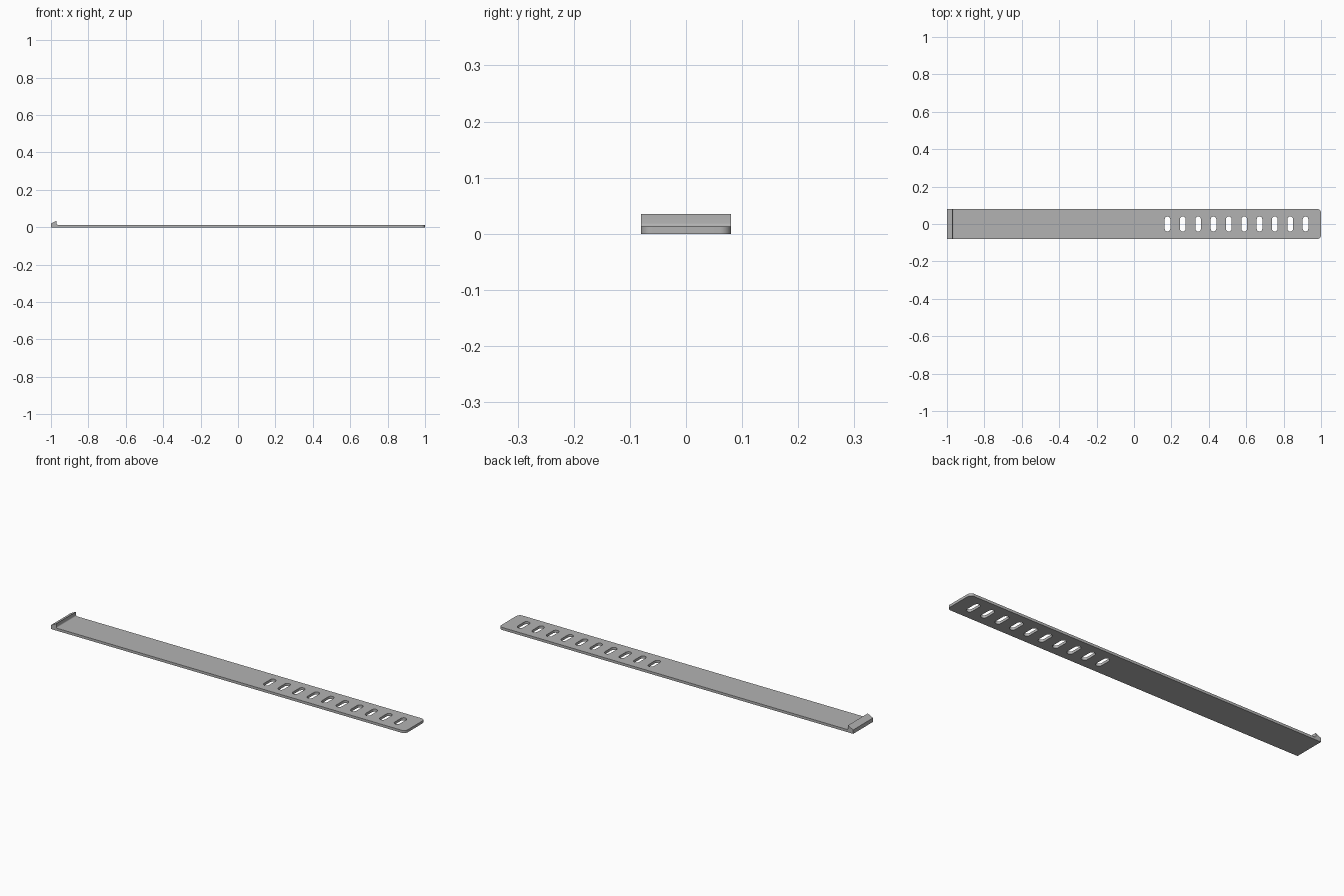
import bpy, bmesh
from math import sin, cos, pi, radians

if "Cube" in bpy.data.objects:
    bpy.data.objects.remove(bpy.data.objects["Cube"], do_unlink=True)

THICK = 0.013
HALF_W = 0.08
CORNER = 0.02

grey = bpy.data.materials.new("plain grey")
grey.use_nodes = True
colour = (0.45, 0.45, 0.45, 1)
grey.diffuse_color = colour
grey.node_tree.nodes["Principled BSDF"].inputs["Base Color"].default_value = colour


def arc(cx, cy, r, start, end, steps=8):
    """Points along an arc, angles in degrees."""
    angles = [radians(start + (end - start) * i / steps) for i in range(steps + 1)]
    return [(cx + r * cos(a), cy + r * sin(a)) for a in angles]


def extruded(name, loops, depth):
    """Solid from flat loops (outline first, then holes), centred on z = 0."""
    curve = bpy.data.curves.new(name + "_outline", "CURVE")
    curve.dimensions = "2D"
    curve.fill_mode = "BOTH"
    curve.extrude = depth / 2
    for loop in loops:
        spline = curve.splines.new("POLY")
        spline.points.add(len(loop) - 1)
        for point, (x, y) in zip(spline.points, loop):
            point.co = (x, y, 0, 1)
        spline.use_cyclic_u = True
    helper = bpy.data.objects.new(name + "_helper", curve)
    bpy.context.collection.objects.link(helper)
    bpy.context.view_layer.update()
    graph = bpy.context.evaluated_depsgraph_get()
    mesh = bpy.data.meshes.new_from_object(helper.evaluated_get(graph))
    bpy.data.objects.remove(helper, do_unlink=True)
    bpy.data.curves.remove(curve)

    bm = bmesh.new()
    bm.from_mesh(mesh)
    bmesh.ops.remove_doubles(bm, verts=bm.verts, dist=1e-5)
    bmesh.ops.recalc_face_normals(bm, faces=bm.faces)
    bm.to_mesh(mesh)
    bm.free()
    mesh.name = name
    mesh.materials.clear()
    mesh.materials.append(grey)
    obj = bpy.data.objects.new(name, mesh)
    bpy.context.collection.objects.link(obj)
    bpy.ops.object.select_all(action="DESELECT")
    obj.select_set(True)
    bpy.context.view_layer.objects.active = obj
    bpy.ops.object.shade_smooth_by_angle(angle=radians(30))
    return obj


# Strap: square at the hook end, rounded at the other, with a row of slots
outline = [(-1, HALF_W), (-1, -HALF_W)]
outline += arc(1 - CORNER, -HALF_W + CORNER, CORNER, -90, 0)
outline += arc(1 - CORNER, HALF_W - CORNER, CORNER, 0, 90)

slots = []
slot_r, slot_reach = 0.015, 0.025
for i in range(10):
    x = 0.179 + 0.082 * i
    slots.append(arc(x, slot_reach, slot_r, 0, 180) + arc(x, -slot_reach, slot_r, 180, 360))

strap = extruded("strap", [outline] + slots, THICK)
strap.location.z = THICK / 2

# Hook: wedge-shaped lip with a small fillet where it meets the strap
fillet = 0.006
lip_x = -0.97
profile = [(-1, THICK), (-1, 0.02), (lip_x, 0.035)]
profile += arc(lip_x + fillet, THICK + fillet, fillet, 180, 270, 6)
hook = extruded("hook_lip", [profile], 2 * HALF_W)
hook.rotation_euler.x = pi / 2
